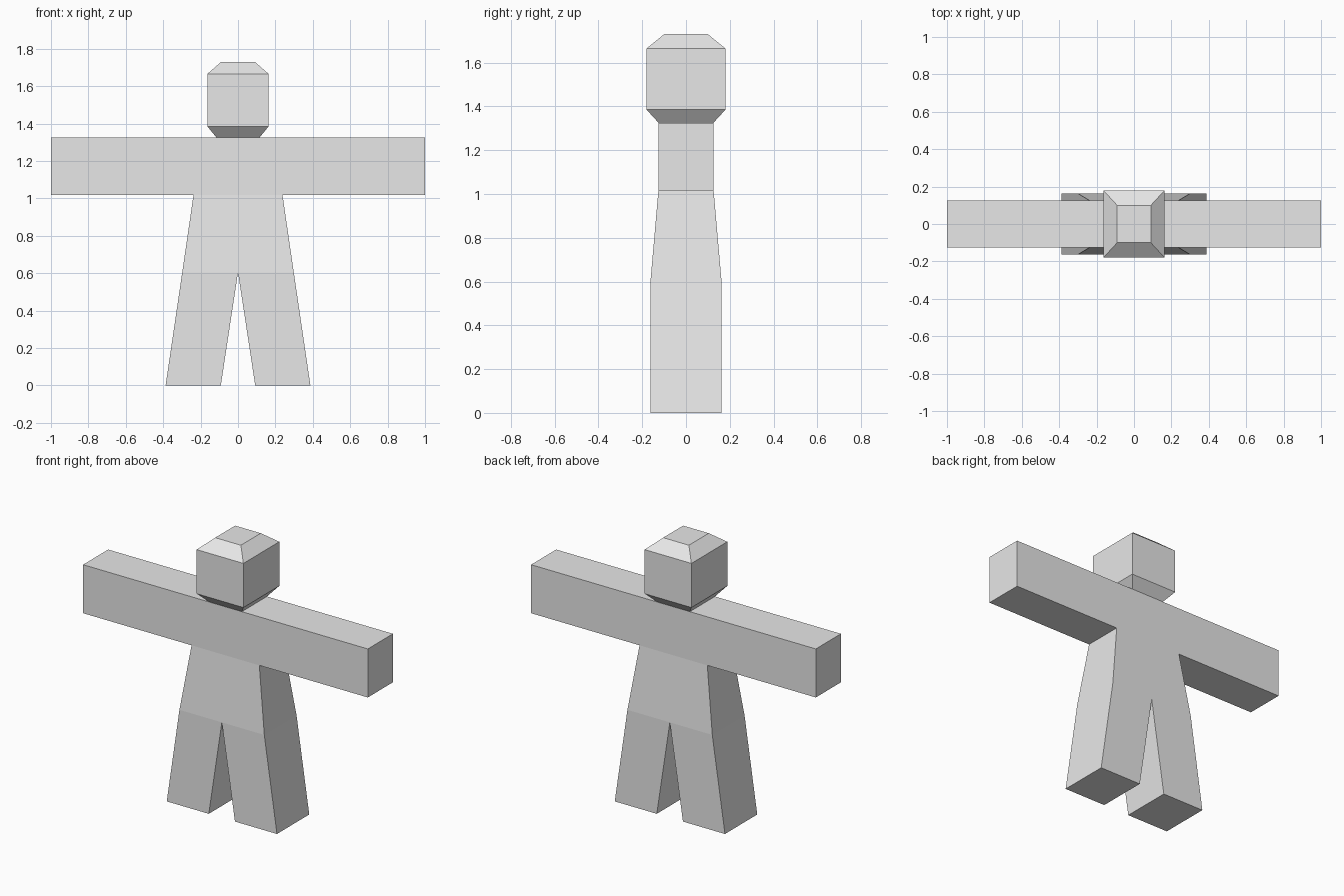
import bpy
import bmesh

cube = bpy.data.objects.get("Cube")
if cube:
    bpy.data.objects.remove(cube, do_unlink=True)

# Single plain grey material
grey = bpy.data.materials.new("plain_grey")
grey.use_nodes = True
grey.diffuse_color = (0.8, 0.8, 0.8, 1)
grey.node_tree.nodes["Principled BSDF"].inputs["Base Color"].default_value = (0.8, 0.8, 0.8, 1)


def loft(name, sections, cap_bottom=True, cap_top=True):
    """Skin rectangular sections (z, x_min, x_max, half_depth), bottom to top."""
    bm = bmesh.new()
    rings = [[bm.verts.new(p) for p in ((x0, -d, z), (x1, -d, z), (x1, d, z), (x0, d, z))]
             for z, x0, x1, d in sections]
    for low, high in zip(rings, rings[1:]):
        for i in range(4):
            j = (i + 1) % 4
            bm.faces.new((low[i], low[j], high[j], high[i]))
    if cap_bottom:
        bm.faces.new(rings[0][::-1])
    if cap_top:
        bm.faces.new(rings[-1])
    mesh = bpy.data.meshes.new(name)
    bm.to_mesh(mesh)
    bm.free()
    mesh.materials.append(grey)
    obj = bpy.data.objects.new(name, mesh)
    bpy.context.collection.objects.link(obj)
    return obj


SHOULDER, ARMPIT, CROTCH = 1.325, 1.017, 0.605

# Head: block with tapered jaw and crown
loft("head", [(SHOULDER, -0.115, 0.115, 0.125),
              (1.385, -0.164, 0.164, 0.18),
              (1.665, -0.164, 0.164, 0.18),
              (1.73, -0.09, 0.09, 0.10)], cap_bottom=False)

# Outstretched arms and chest in one bar
loft("arms_and_chest", [(ARMPIT, -1, 1, 0.126), (SHOULDER, -1, 1, 0.126)])

# Torso flaring down to the hips
loft("torso", [(CROTCH, -0.298, 0.298, 0.162), (ARMPIT, -0.238, 0.238, 0.126)],
     cap_bottom=False, cap_top=False)

# Splayed legs meeting at the crotch
for side, s in (("left", 1), ("right", -1)):
    foot = sorted((s * 0.092, s * 0.387))
    hip = sorted((0, s * 0.298))
    loft(side + "_leg", [(0, *foot, 0.162), (CROTCH, *hip, 0.162)], cap_top=False)
